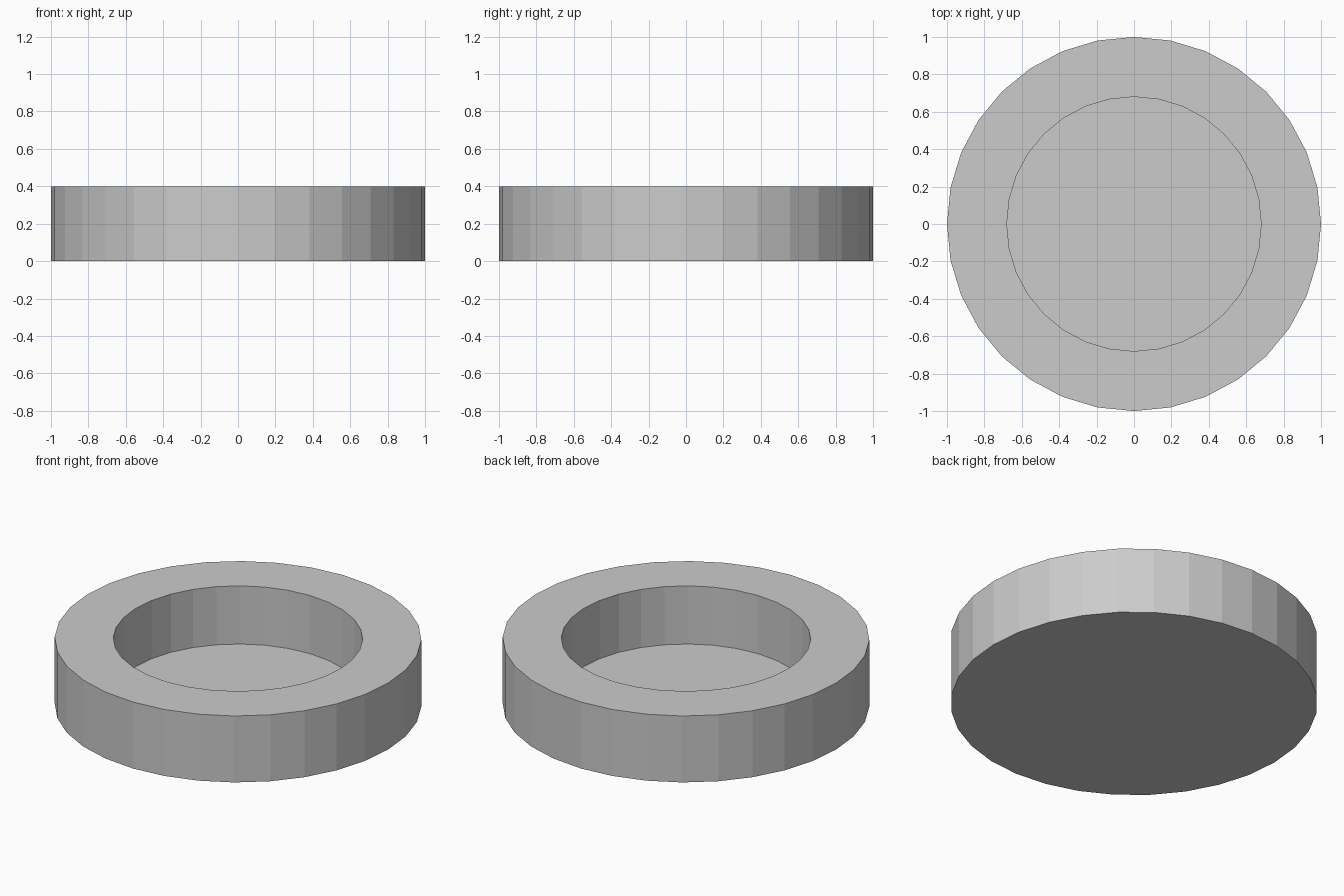
import bpy, bmesh
from math import cos, sin, tau

if "Cube" in bpy.data.objects:
    bpy.data.objects.remove(bpy.data.objects["Cube"])

SIDES = 32
OUTER, INNER = 1.0, 0.68
HEIGHT, FLOOR = 0.4, 0.05

bm = bmesh.new()


def ring(radius, z):
    return [bm.verts.new((radius * cos(tau * i / SIDES), radius * sin(tau * i / SIDES), z))
            for i in range(SIDES)]


# Profile from underside, up the wall, over the rim and down into the recess
rings = [ring(r, z) for r, z in
         ((OUTER, 0), (OUTER, HEIGHT), (INNER, HEIGHT), (INNER, FLOOR))]
for a, b in zip(rings, rings[1:]):
    for i in range(SIDES):
        j = (i + 1) % SIDES
        bm.faces.new((a[i], a[j], b[j], b[i]))

# Underside and recess floor
bm.faces.new(rings[0][::-1])
bm.faces.new(rings[-1])
bmesh.ops.recalc_face_normals(bm, faces=bm.faces)

mesh = bpy.data.meshes.new("round_dish")
bm.to_mesh(mesh)
bm.free()
dish = bpy.data.objects.new("round_dish", mesh)
bpy.context.collection.objects.link(dish)
